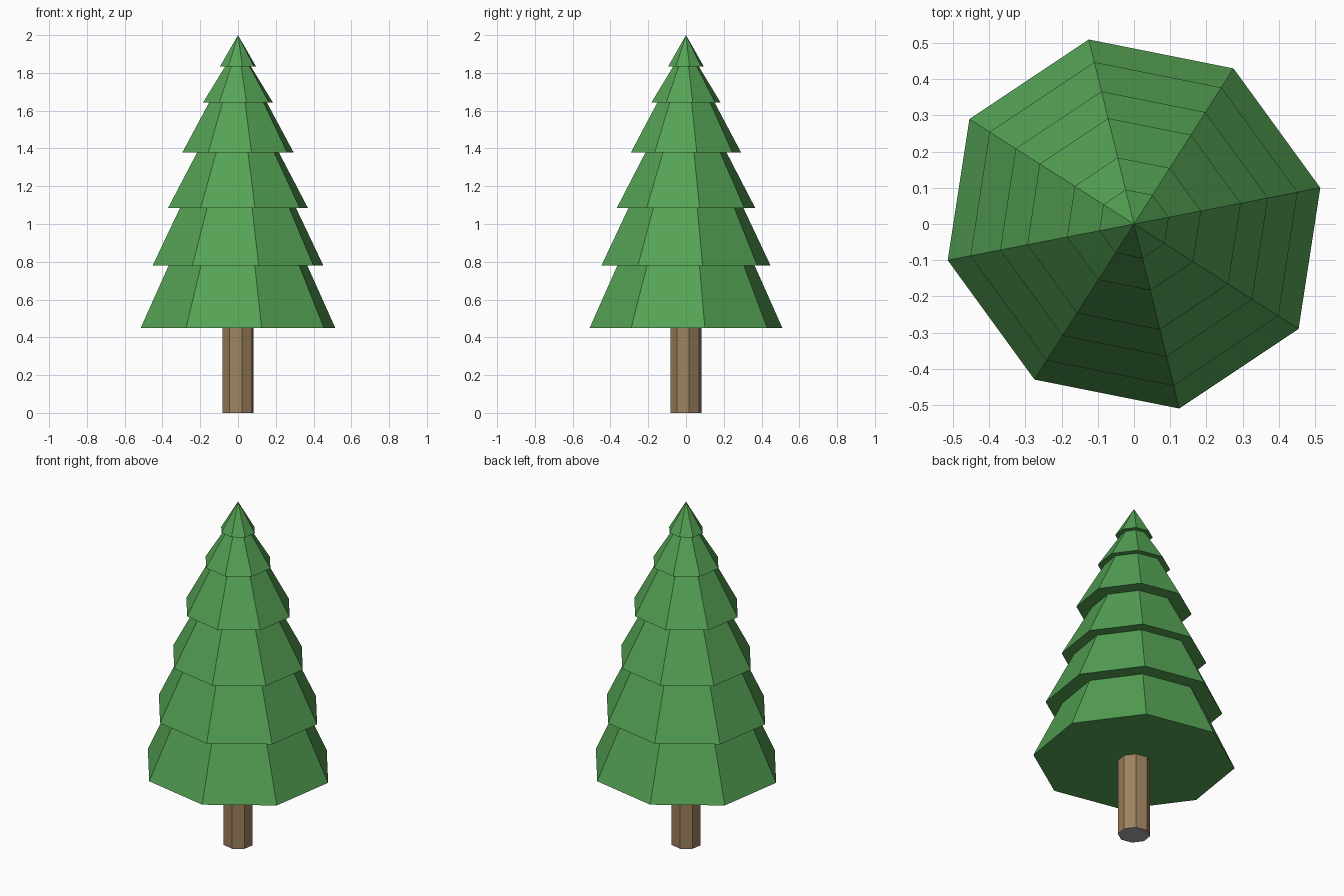
import bpy, bmesh

if "Cube" in bpy.data.objects:
    bpy.data.objects.remove(bpy.data.objects["Cube"])

# Half of the slightly uneven eight-sided outline; the other half is its point mirror
HALF = [(0.515, 0.10), (0.275, 0.43), (-0.125, 0.51), (-0.455, 0.29)]
OUTLINE = [(x / 0.515, y / 0.515) for x, y in HALF + [(-x, -y) for x, y in HALF]]


def material(name, rgb):
    mat = bpy.data.materials.new(name)
    mat.diffuse_color = (*rgb, 1)
    mat.use_nodes = True
    mat.node_tree.nodes["Principled BSDF"].inputs["Base Color"].default_value = mat.diffuse_color
    return mat


def stack(name, profile, mats, cap_slot=0, apex=None, cap_top=False):
    """Join scaled copies of the outline at (half width, z), with a base cap."""
    bm = bmesh.new()
    rings = [[bm.verts.new((x * r, y * r, z)) for x, y in OUTLINE] for r, z in profile]
    n = len(OUTLINE)
    for a, b in zip(rings, rings[1:]):
        for i in range(n):
            j = (i + 1) % n
            bm.faces.new((a[i], a[j], b[j], b[i]))
    bm.faces.new(rings[0][::-1]).material_index = cap_slot
    if apex is not None:
        tip = bm.verts.new((0, 0, apex))
        for i in range(n):
            bm.faces.new((rings[-1][i], rings[-1][(i + 1) % n], tip))
    elif cap_top:
        bm.faces.new(rings[-1])
    mesh = bpy.data.meshes.new(name)
    bm.to_mesh(mesh)
    bm.free()
    for mat in mats:
        mesh.materials.append(mat)
    obj = bpy.data.objects.new(name, mesh)
    bpy.context.collection.objects.link(obj)
    return obj


green = material("needles", (0.09, 0.36, 0.09))
brown = material("bark", (0.34, 0.22, 0.115))
grey = material("cut_wood", (0.4, 0.4, 0.4))

# Trunk with a grey cut base
stack("trunk", [(0.083, 0), (0.083, 0.45)], [brown, grey], cap_slot=1)

# Foliage: six skirted tiers (base half width, top half width, base z, top z)
tiers = [(0.515, 0.367, 0.45, 0.78), (0.452, 0.307, 0.78, 1.085),
         (0.37, 0.217, 1.085, 1.378), (0.295, 0.153, 1.378, 1.643),
         (0.185, 0.069, 1.643, 1.833)]
profile = [p for r0, r1, z0, z1 in tiers for p in ((r0, z0), (r1, z1))]
stack("foliage", profile + [(0.096, 1.833)], [green], apex=2.0)
